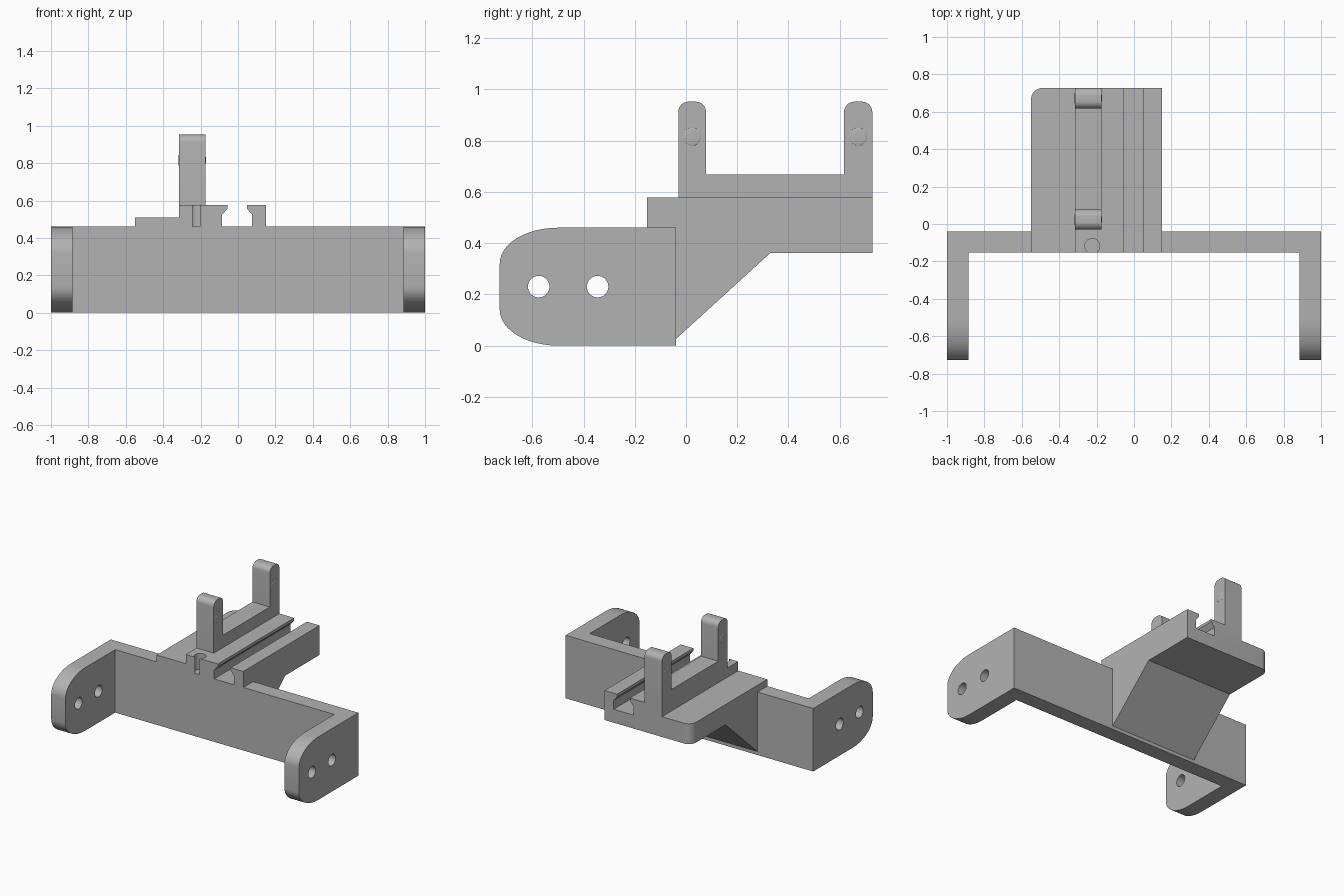
import bpy, bmesh
from math import cos, sin, pi
from mathutils import Vector

cube = bpy.data.objects.get("Cube")
if cube:
    bpy.data.objects.remove(cube, do_unlink=True)

grey = bpy.data.materials.new("plain grey")
grey.use_nodes = True
colour = (0.45, 0.45, 0.45, 1)
grey.diffuse_color = colour
grey.node_tree.nodes["Principled BSDF"].inputs["Base Color"].default_value = colour

FRONT, WALL, BACK = -0.153, -0.04, 0.727   # y of bar front, bar back, tray back
TOP, LEDGE, RAIL = 0.46, 0.51, 0.577       # z levels
SIDE_R, SIDE_L = -0.55, 0.15               # tray sides in x


def finish(name, bm):
    bmesh.ops.recalc_face_normals(bm, faces=bm.faces)
    mesh = bpy.data.meshes.new(name)
    bm.to_mesh(mesh)
    bm.free()
    mesh.materials.append(grey)
    ob = bpy.data.objects.new(name, mesh)
    bpy.context.collection.objects.link(ob)
    return ob


def prism(name, points, axis, lo, hi, round_corner=False):
    """Extrude a profile along x (points are y, z) or along y (points are x, z)."""
    bm = bmesh.new()
    place = (lambda p: (lo, p[0], p[1])) if axis == "x" else (lambda p: (p[0], lo, p[1]))
    face = bm.faces.new([bm.verts.new(place(p)) for p in points])
    ext = bmesh.ops.extrude_face_region(bm, geom=[face])
    moved = [v for v in ext["geom"] if isinstance(v, bmesh.types.BMVert)]
    step = Vector((hi - lo, 0, 0)) if axis == "x" else Vector((0, hi - lo, 0))
    bmesh.ops.translate(bm, verts=moved, vec=step)
    if round_corner:  # upright edge at the back right corner
        edges = [e for e in bm.edges if all(
            abs(v.co.x - SIDE_R) < 1e-4 and abs(v.co.y - BACK) < 1e-4 for v in e.verts)]
        bmesh.ops.bevel(bm, geom=edges, offset=0.06, segments=8, profile=0.5, affect="EDGES")
    return finish(name, bm)


def arc(cx, cz, rx, rz, start, end, n=12):
    angles = [start + (end - start) * i / n for i in range(n + 1)]
    return [(cx + rx * cos(a), cz + rz * sin(a)) for a in angles]


def drill(target, centre, radius, depth, along_x):
    bm = bmesh.new()
    bmesh.ops.create_cone(bm, cap_ends=True, segments=32, radius1=radius,
                          radius2=radius, depth=depth)
    cutter = finish("hole_cutter", bm)
    cutter.location = centre
    if along_x:
        cutter.rotation_euler.y = pi / 2
    cutter.hide_render = True
    cutter.hide_viewport = True
    cutter.display_type = "WIRE"
    mod = target.modifiers.new("hole", "BOOLEAN")
    mod.operation = "DIFFERENCE"
    mod.solver = "EXACT"
    mod.object = cutter


parts = []

# Cross bar and the two rounded side arms
box = [(FRONT, 0), (WALL, 0), (WALL, TOP), (FRONT, TOP)]
parts.append(prism("cross_bar", box, "x", -0.885, 0.885))
arm_profile = [(WALL, 0), (WALL, TOP)]
arm_profile += arc(-0.5, 0.32, 0.227, 0.14, pi / 2, pi)
arm_profile += arc(-0.5, 0.14, 0.227, 0.14, pi, 1.5 * pi)
for name, lo, hi in (("right_arm", -1, -0.885), ("left_arm", 0.885, 1)):
    arm = prism(name, arm_profile, "x", lo, hi)
    for y in (-0.575, -0.345):
        drill(arm, ((lo + hi) / 2, y, 0.23), 0.042, 0.3, True)
    parts.append(arm)

# Tray with a sloping brace below it
brace = [(WALL, 0.025), (0.33, 0.362), (BACK, 0.362), (BACK, TOP), (WALL, TOP)]
parts.append(prism("tray_and_brace", brace, "x", SIDE_R, SIDE_L, True))

# Raised rails on both sides of the undercut channel
right_rail = prism("right_rail", [
    (SIDE_R, TOP), (SIDE_R, LEDGE), (-0.315, LEDGE), (-0.315, RAIL), (-0.055, RAIL),
    (-0.055, 0.557), (-0.085, 0.525), (-0.085, TOP)], "y", FRONT, BACK, True)
drill(right_rail, (-0.223, -0.118, 0.53), 0.04, 0.14, False)
parts.append(right_rail)
parts.append(prism("left_rail", [
    (SIDE_L, TOP), (SIDE_L, RAIL), (0.048, RAIL), (0.048, 0.557),
    (0.075, 0.525), (0.075, TOP)], "y", FRONT, BACK))

# Holder: low ridge with a round-topped post at each end
PEAK, R = 0.952, 0.04
holder = [(-0.03, RAIL)]
for y0, y1 in ((-0.03, 0.078), (0.617, BACK)):
    if y0 > 0:
        holder.append((y0, 0.667))
    holder += arc(y0 + R, PEAK - R, R, R, pi, pi / 2, 8)
    holder += arc(y1 - R, PEAK - R, R, R, pi / 2, 0, 8)
    if y0 < 0:
        holder.append((y1, 0.667))
holder.append((BACK, RAIL))
parts.append(prism("post_holder", holder, "x", -0.315, -0.175))

# Shallow bumps on the post sides
for x in (-0.315, -0.175):
    for y in (0.024, 0.672):
        bm = bmesh.new()
        bmesh.ops.create_uvsphere(bm, u_segments=20, v_segments=10, radius=1)
        bmesh.ops.scale(bm, verts=bm.verts, vec=(0.003, 0.035, 0.035))
        bmesh.ops.translate(bm, verts=bm.verts, vec=(x, y, 0.815))
        parts.append(finish("post_bump", bm))

# Smooth the curved faces, keep the edges crisp
bpy.ops.object.select_all(action="DESELECT")
for ob in parts:
    ob.select_set(True)
bpy.context.view_layer.objects.active = parts[0]
bpy.ops.object.shade_smooth_by_angle(angle=pi / 6)
